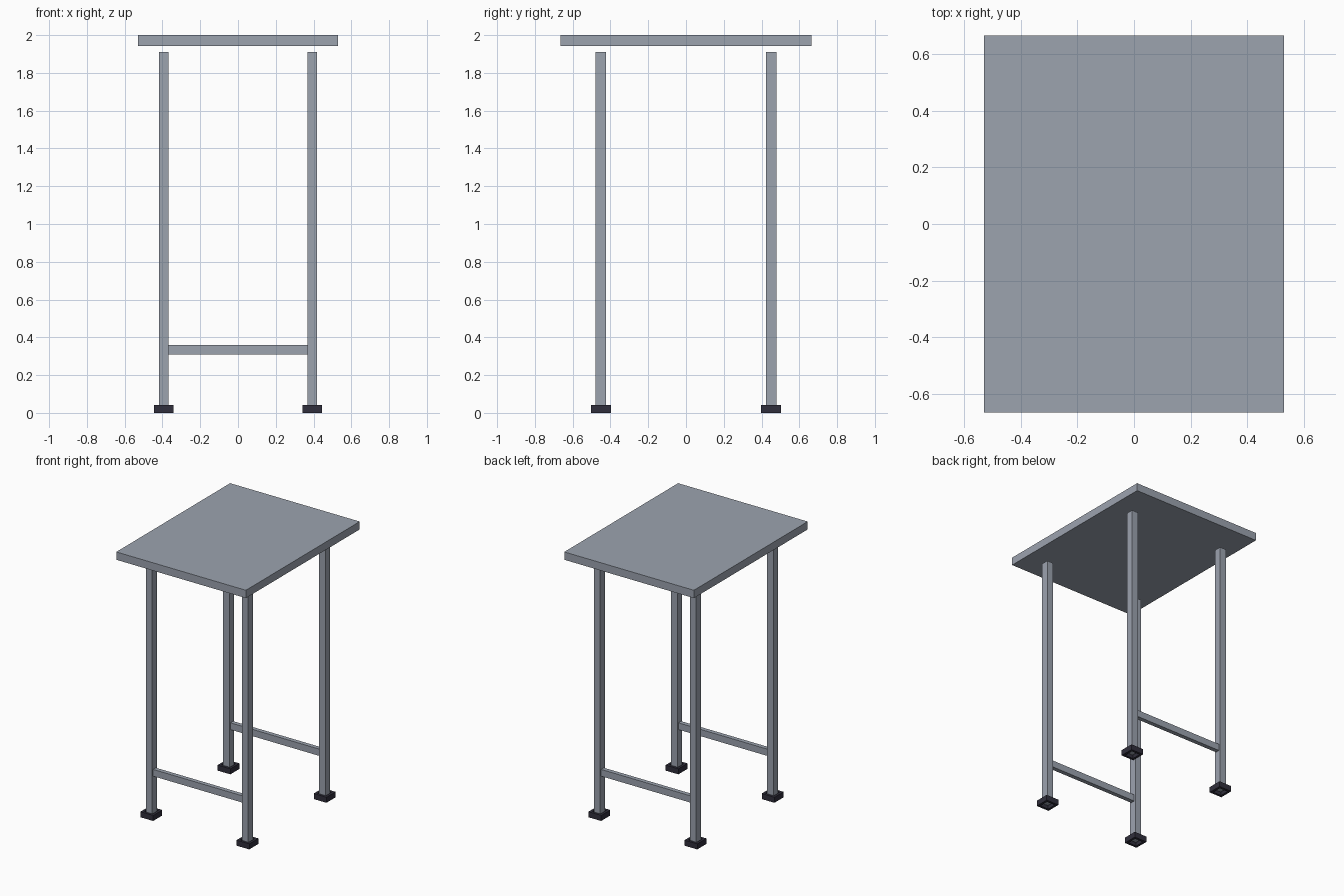
import bpy
import bmesh

cube = bpy.data.objects.get("Cube")
if cube:
    bpy.data.objects.remove(cube, do_unlink=True)


def make_material(name, color):
    mat = bpy.data.materials.new(name)
    mat.use_nodes = True
    mat.diffuse_color = color
    mat.node_tree.nodes["Principled BSDF"].inputs["Base Color"].default_value = color
    return mat


def add_box(name, low, high, mat, socket=None):
    """Box between two corners; socket=(margin) cuts a square hole right through it."""
    bm = bmesh.new()
    bmesh.ops.create_cube(bm, size=1)
    for v in bm.verts:
        for i in range(3):
            v.co[i] = low[i] if v.co[i] < 0 else high[i]
    if socket:
        bm.normal_update()
        ends = [f for f in bm.faces if abs(f.normal.z) > 0.5]
        bmesh.ops.inset_individual(bm, faces=ends, thickness=socket)
        bmesh.ops.bridge_loops(bm, edges=[e for f in ends for e in f.edges])
        bmesh.ops.delete(bm, geom=ends, context="FACES_ONLY")
        bmesh.ops.recalc_face_normals(bm, faces=bm.faces)
    mesh = bpy.data.meshes.new(name)
    bm.to_mesh(mesh)
    bm.free()
    mesh.materials.append(mat)
    obj = bpy.data.objects.new(name, mesh)
    bpy.context.collection.objects.link(obj)
    return obj


def add_post(name, x, y, half_x, half_y, bottom, top, mat, socket=None):
    return add_box(name, (x - half_x, y - half_y, bottom),
                   (x + half_x, y + half_y, top), mat, socket)


steel = make_material("grey_steel", (0.332, 0.366, 0.429, 1))
rubber = make_material("dark_rubber", (0.03, 0.028, 0.045, 1))

# Table top, floating slightly above the legs
add_post("table_top", 0, 0, 0.53, 0.665, 1.942, 2.0, steel)

LEG_X, LEG_Y = 0.393, 0.451
for y_name, sy in (("front", -1), ("back", 1)):
    y = sy * LEG_Y
    # Legs set into open square feet
    for x_name, sx in (("left", 1), ("right", -1)):
        x = sx * LEG_X
        add_post(f"{y_name}_{x_name}_leg", x, y, 0.026, 0.028, 0.02, 1.91, steel)
        add_post(f"{y_name}_{x_name}_foot", x, y, 0.052, 0.053, 0, 0.041, rubber, 0.025)
    # Crossbar between the two legs
    add_post(f"{y_name}_crossbar", 0, y, LEG_X - 0.026, 0.016, 0.31, 0.36, steel)
